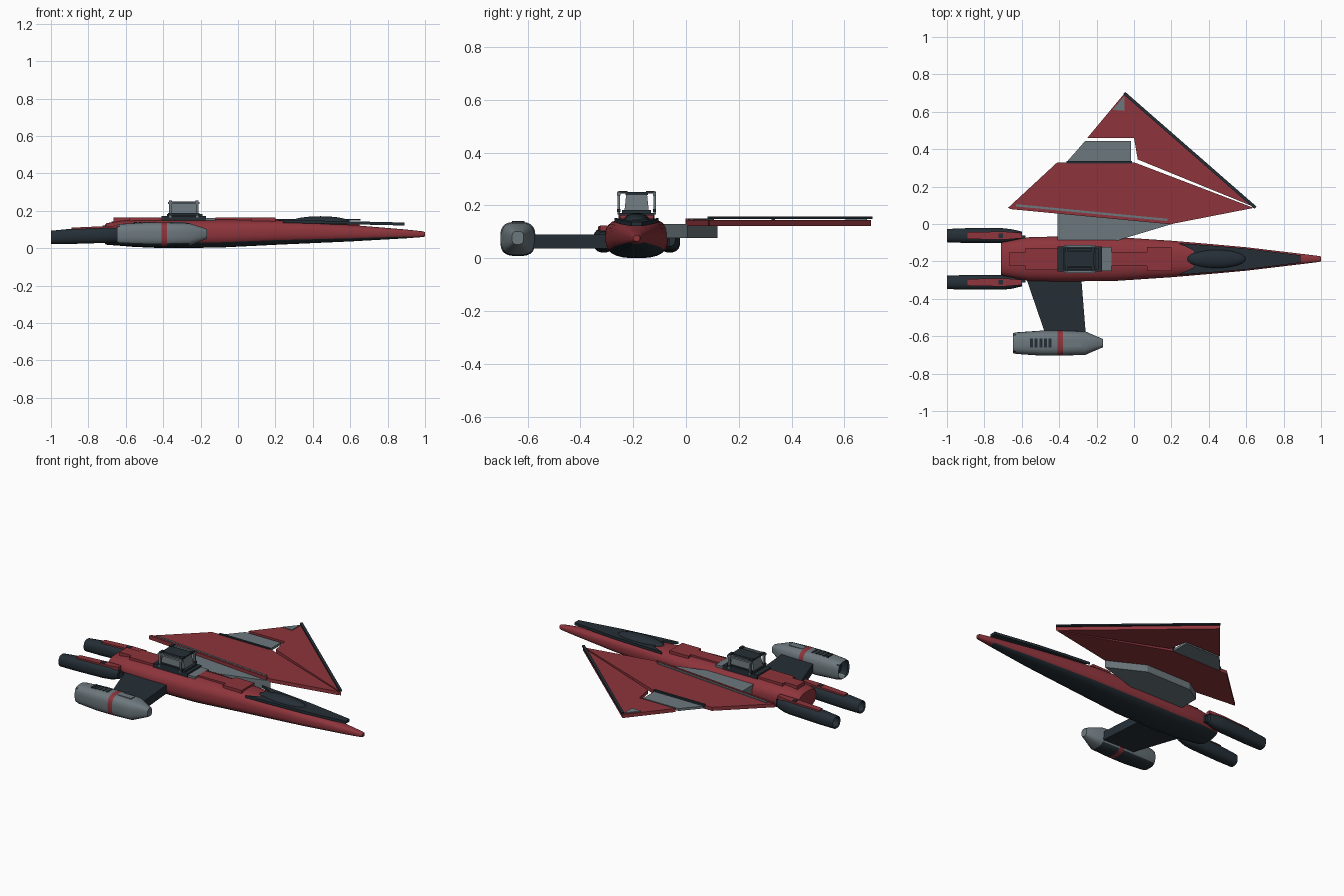
import bpy, bmesh, math
from mathutils import Vector

if "Cube" in bpy.data.objects:
    bpy.data.objects.remove(bpy.data.objects["Cube"])


def material(name, rgb):
    m = bpy.data.materials.new(name)
    m.diffuse_color = (*rgb, 1)
    m.use_nodes = True
    m.node_tree.nodes["Principled BSDF"].inputs["Base Color"].default_value = m.diffuse_color
    return m


RED, GREY, DARK = 0, 1, 2
MATS = [material("hull red", (0.27, 0.035, 0.045)),
        material("panel grey", (0.15, 0.185, 0.205)),
        material("dark slate", (0.018, 0.028, 0.037))]
CY = -0.187  # hull centre line


def finish(name, bm, rule, smooth=False):
    bmesh.ops.recalc_face_normals(bm, faces=bm.faces)
    bm.normal_update()
    for f in bm.faces:
        f.material_index = rule(f.calc_center_median(), f.normal) if callable(rule) else rule
    me = bpy.data.meshes.new(name)
    bm.to_mesh(me)
    bm.free()
    for m in MATS:
        me.materials.append(m)
    ob = bpy.data.objects.new(name, me)
    bpy.context.collection.objects.link(ob)
    if smooth:
        bpy.ops.object.select_all(action='DESELECT')
        ob.select_set(True)
        bpy.context.view_layer.objects.active = ob
        bpy.ops.object.shade_smooth_by_angle(angle=math.radians(32))
    return ob


def prism(name, pts, z0, z1, mat, slope=0.0):
    """Vertical extrusion of an xy outline; slope tilts it along x."""
    bm = bmesh.new()
    lo, hi = [[bm.verts.new((x, y, z + slope * (x - pts[0][0]))) for x, y in pts] for z in (z0, z1)]
    bm.faces.new(lo)
    bm.faces.new(hi)
    n = len(pts)
    for i in range(n):
        j = (i + 1) % n
        bm.faces.new((lo[i], lo[j], hi[j], hi[i]))
    return finish(name, bm, mat)


def box(name, x0, x1, y0, y1, z0, z1, mat):
    return prism(name, [(x0, y0), (x1, y0), (x1, y1), (x0, y1)], z0, z1, mat)


def strip(name, a, b, width, z0, z1, mat):
    """Straight bar between two xy points."""
    a, b = Vector(a), Vector(b)
    d = (b - a).normalized() * width / 2
    n = Vector((-d.y, d.x))
    return prism(name, [a + n, a - n, b - n, b + n], z0, z1, mat)


def loft(name, cy, stations, rule, sides=24, power=2.5):
    """Rounded-box sections (x, half width, bottom, top) joined along x."""
    bm = bmesh.new()
    rings = []
    for x, hw, zb, zt in stations:
        ring = []
        for i in range(sides):
            a = math.tau * (i + 0.5) / sides
            c, s = math.cos(a), math.sin(a)
            u = math.copysign(abs(c) ** (2 / power), c)
            v = math.copysign(abs(s) ** (2 / power), s)
            ring.append(bm.verts.new((x, cy + u * hw, (zb + zt) / 2 + v * (zt - zb) / 2)))
        rings.append(ring)
    for r, q in zip(rings, rings[1:]):
        for i in range(sides):
            j = (i + 1) % sides
            bm.faces.new((r[i], r[j], q[j], q[i]))
    bm.faces.new(rings[0])
    bm.faces.new(rings[-1])
    return finish(name, bm, rule, True)


# Main hull with dark belly
loft("hull", CY, [
    (-0.71, 0.085, 0.022, 0.128), (-0.70, 0.092, 0.018, 0.135), (-0.62, 0.107, 0.012, 0.148),
    (-0.56, 0.117, 0.007, 0.152), (-0.4, 0.121, 0.0, 0.155), (-0.1, 0.118, 0.003, 0.155),
    (0.2, 0.098, 0.018, 0.152), (0.4, 0.081, 0.027, 0.14), (0.6, 0.063, 0.036, 0.125),
    (0.9, 0.027, 0.053, 0.1), (0.99, 0.016, 0.06, 0.09), (1.0, 0.012, 0.064, 0.086)],
    lambda c, n: DARK if n.z < -0.55 and c.x < 0.9 else RED, 28, 2.7)

# Raised spine panels
for x0, x1, hw in [(-0.665, -0.58, 0.037), (-0.58, -0.4, 0.06), (-0.12, 0.08, 0.037), (0.07, 0.2, 0.063)]:
    box("spine_panel", x0, x1, CY - hw, CY + hw, 0.14, 0.163, RED)

# Dark nose deck and canopy
half = [(0.32, 0.045), (0.24, 0.083), (0.4, 0.073), (0.6, 0.056), (0.89, 0.02)]
deck = [(x, CY + y) for x, y in half] + [(x, CY - y) for x, y in reversed(half)]
prism("nose_deck", deck, 0.134, 0.15, DARK, -0.022)
bm = bmesh.new()
bmesh.ops.create_uvsphere(bm, u_segments=24, v_segments=12, radius=1)
for v in bm.verts:
    v.co = Vector((0.44 + 0.16 * v.co.x, CY + 0.05 * v.co.y, 0.14 + 0.031 * v.co.z))
finish("canopy", bm, DARK, True)

# Turret
box("turret_base", -0.41, -0.17, CY - 0.068, CY + 0.068, 0.145, 0.172, DARK)
box("turret_step", -0.38, -0.19, CY - 0.055, CY + 0.055, 0.172, 0.182, DARK)
box("turret_front_plate", -0.17, -0.12, CY - 0.065, CY + 0.065, 0.148, 0.162, GREY)
bm = bmesh.new()
bmesh.ops.create_cube(bm, size=1)
for v in bm.verts:
    k = 0.9 if v.co.z > 0 else 1.05
    v.co = Vector((-0.29 + v.co.x * 0.155 * k, CY + v.co.y * 0.088 * k, 0.21 + v.co.z * 0.062))
finish("turret_housing", bm, GREY)
box("turret_cap", -0.365, -0.215, CY - 0.043, CY + 0.043, 0.24, 0.25, DARK)
for s in (-1, 1):
    y = CY + s * 0.068
    box("turret_rail", -0.375, -0.205, y - 0.006, y + 0.006, 0.237, 0.248, GREY)
    box("turret_foot_rail", -0.375, -0.205, y - 0.006, y + 0.006, 0.175, 0.187, DARK)
    for x in (-0.362, -0.218):
        box("turret_post", x - 0.006, x + 0.006, y - 0.005, y + 0.005, 0.165, 0.252, GREY)
        box("turret_bracket", x - 0.008, x + 0.008, *sorted((y, CY + s * 0.035)), 0.245, 0.255, DARK)

# Twin engines with red covers
for side, cy in (("left", -0.062), ("right", -0.312)):
    loft(side + "_engine", cy, [
        (-0.95, 0.026, 0.032, 0.084), (-0.995, 0.03, 0.028, 0.088), (-1.0, 0.036, 0.021, 0.094),
        (-0.9, 0.04, 0.022, 0.104), (-0.7, 0.04, 0.028, 0.113), (-0.65, 0.034, 0.032, 0.112),
        (-0.6, 0.022, 0.045, 0.1)], DARK, 16)
    prism(side + "_engine_cover", [(-0.89, cy - 0.018), (-0.7, cy - 0.022), (-0.6, cy - 0.014),
                                   (-0.6, cy + 0.014), (-0.7, cy + 0.022), (-0.89, cy + 0.018)],
          0.09, 0.11, RED, 0.045)
    box(side + "_engine_hatch", -0.725, -0.7, cy - 0.012, cy + 0.012, 0.11, 0.121, DARK)
    box(side + "_engine_mount", -0.69, -0.58, *sorted((cy, CY)), 0.05, 0.09, DARK)

# Right pylon and side pod
prism("right_pylon", [(-0.59, -0.25), (-0.285, -0.25), (-0.257, -0.6), (-0.47, -0.6)], 0.037, 0.09, DARK)


def pod_colour(c, n):
    if -0.41 < c.x < -0.38:
        return RED
    inside = n.x < -0.6 or (c.x < -0.6 and abs(c.y + 0.637) < 0.045 and abs(c.z - 0.075) < 0.045)
    return DARK if inside or (n.z < -0.6 and c.x < -0.26) else GREY


loft("side_pod", -0.637, [
    (-0.6, 0.042, 0.03, 0.118), (-0.64, 0.046, 0.026, 0.122), (-0.648, 0.053, 0.02, 0.126),
    (-0.63, 0.058, 0.015, 0.13), (-0.5, 0.067, 0.008, 0.138), (-0.41, 0.067, 0.008, 0.138),
    (-0.38, 0.067, 0.008, 0.138), (-0.26, 0.063, 0.012, 0.134), (-0.18, 0.028, 0.045, 0.108),
    (-0.165, 0.022, 0.052, 0.102)], pod_colour, 24, 3)
for i in range(5):
    x = -0.548 + i * 0.025
    box("pod_vent", x - 0.008, x + 0.008, -0.66, -0.612, 0.131, 0.14, DARK)
box("pod_panel", -0.375, -0.28, -0.657, -0.617, 0.13, 0.139, GREY)

# Left pylon
prism("left_pylon", [(-0.41, -0.1), (-0.41, 0.06), (-0.31, 0.12), (0.0, 0.12), (0.22, 0.005),
                     (-0.08, -0.085), (-0.08, -0.12)], 0.077, 0.13, GREY)

# Left wing: inner panel, outer panel and grey flap
prism("inner_wing", [(-0.675, 0.085), (-0.41, 0.33), (0.0, 0.33), (0.64, 0.086), (0.2, 0.0)],
      0.122, 0.144, RED)
prism("outer_wing", [(-0.25, 0.46), (-0.05, 0.70), (0.65, 0.088), (0.02, 0.345), (0.0, 0.46)],
      0.122, 0.144, RED)
prism("wing_flap", [(-0.37, 0.32), (-0.26, 0.445), (-0.015, 0.445), (-0.015, 0.32)], 0.125, 0.14, GREY)
strip("flap_hinge", (-0.36, 0.33), (-0.01, 0.33), 0.014, 0.13, 0.15, DARK)
strip("leading_edge_spar", (-0.052, 0.70), (0.65, 0.087), 0.016, 0.148, 0.157, DARK)
strip("root_fairing", (-0.665, 0.086), (0.2, 0.004), 0.012, 0.125, 0.15, RED)
strip("root_trim", (-0.63, 0.1), (0.18, 0.022), 0.012, 0.14, 0.149, GREY)
prism("wing_tip_plate", [(-0.115, 0.61), (-0.05, 0.605), (-0.05, 0.685)], 0.14, 0.149, GREY)
